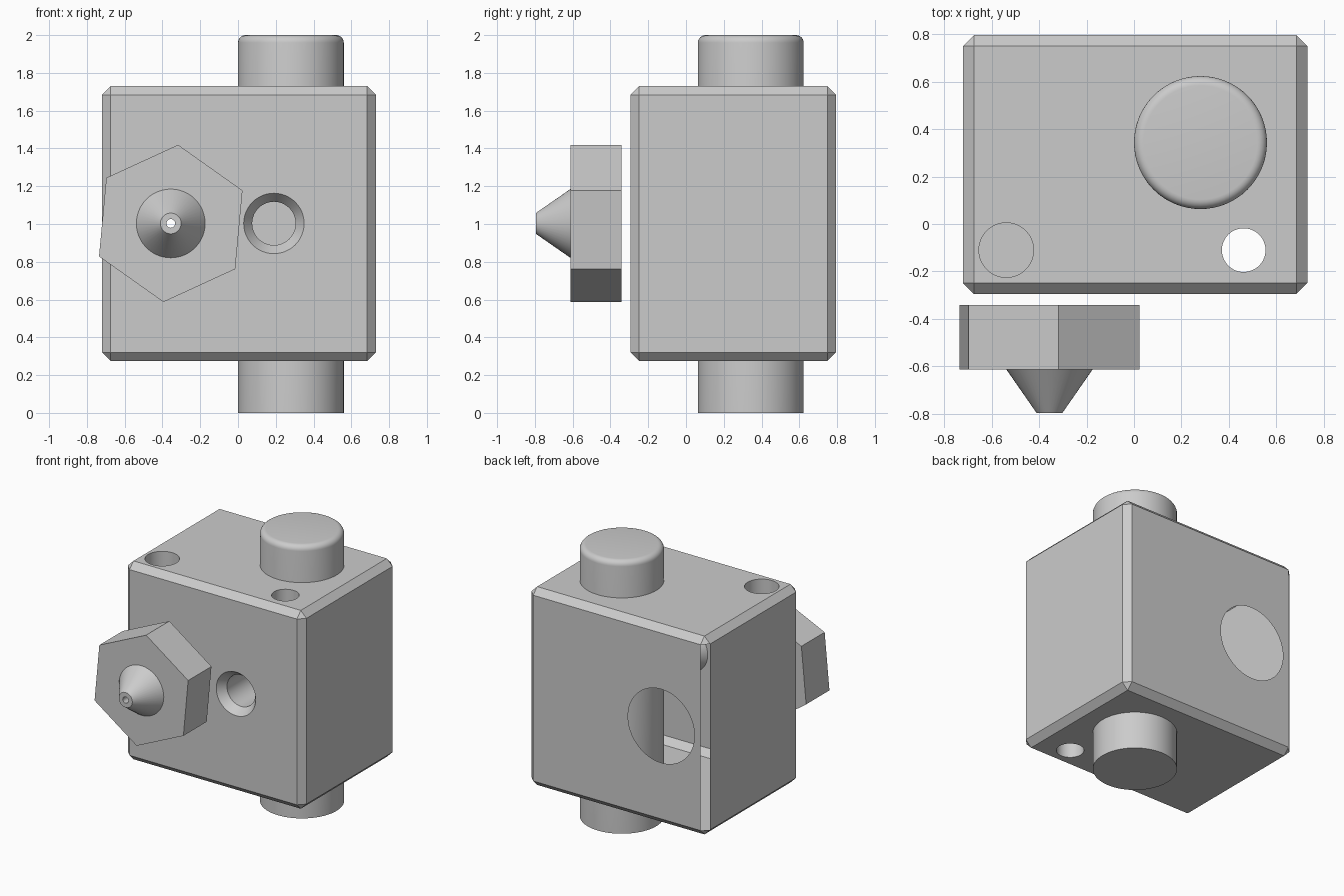
import bpy, bmesh
from math import sin, cos, radians, tau
from mathutils import Vector

cube = bpy.data.objects.get("Cube")
if cube:
    bpy.data.objects.remove(cube, do_unlink=True)

metal = bpy.data.materials.new("grey_metal")
metal.use_nodes = True
GREY = (0.6, 0.6, 0.6, 1)
metal.diffuse_color = GREY
metal.node_tree.nodes["Principled BSDF"].inputs["Base Color"].default_value = GREY


def ring(bm, centre, axis, radius, sides=48, turn=0.0):
    """Closed loop of vertices around the y or z axis."""
    verts = []
    for i in range(sides):
        a = turn + tau * i / sides
        u, v = radius * cos(a), radius * sin(a)
        offset = (u, 0, v) if axis == "y" else (u, v, 0)
        verts.append(bm.verts.new(Vector(centre) + Vector(offset)))
    for a, b in zip(verts, verts[1:] + verts[:1]):
        bm.edges.new((a, b))
    return verts


def loop_edges(loop):
    pairs = zip(loop, loop[1:] + loop[:1])
    return [next(e for e in a.link_edges if b in e.verts) for a, b in pairs]


def bridge(bm, a, b):
    for i in range(len(a)):
        j = (i + 1) % len(a)
        bm.faces.new((a[i], a[j], b[j], b[i]))


def fill(bm, loops, normal):
    """Flat face bounded by the first loop, with the others as holes."""
    edges = [e for loop in loops for e in loop_edges(loop)]
    bmesh.ops.triangle_fill(bm, use_beauty=True, use_dissolve=False,
                            edges=edges, normal=normal)


def finish(bm, name):
    bmesh.ops.recalc_face_normals(bm, faces=bm.faces[:])
    mesh = bpy.data.meshes.new(name)
    bm.to_mesh(mesh)
    bm.free()
    mesh.materials.append(metal)
    obj = bpy.data.objects.new(name, mesh)
    bpy.context.collection.objects.link(obj)
    bpy.ops.object.select_all(action="DESELECT")
    obj.select_set(True)
    bpy.context.view_layer.objects.active = obj
    bpy.ops.object.shade_smooth_by_angle(angle=radians(30))
    return obj


# Heater block: chamfered hollow box
LEFT, RIGHT, FRONT, BACK, BOTTOM, TOP = -0.72, 0.73, -0.295, 0.795, 0.275, 1.73
NOZZLE_X, MID_Z = -0.356, 1.003
bm = bmesh.new()
bmesh.ops.create_cube(bm, size=1)
for v in bm.verts:
    v.co.x = LEFT if v.co.x < 0 else RIGHT
    v.co.y = FRONT if v.co.y < 0 else BACK
    v.co.z = BOTTOM if v.co.z < 0 else TOP
bmesh.ops.bevel(bm, geom=bm.edges[:], offset=0.046, segments=1,
                profile=0.5, affect="EDGES")
bm.normal_update()

# Open slot along the rear chamfer on the nozzle side
slot = [f for f in bm.faces
        if f.normal.x < -0.5 and f.normal.y > 0.5 and abs(f.normal.z) < 0.1]
bmesh.ops.delete(bm, geom=slot, context="FACES_ONLY")


def open_panel(normal):
    """Remove a flat side and return its border loop."""
    n = Vector(normal)
    face = next(f for f in bm.faces if f.normal.dot(n) > 0.99)
    border = list(face.verts)
    bmesh.ops.delete(bm, geom=[face], context="FACES_ONLY")
    return border


borders = {n: open_panel(n) for n in
           [(0, -1, 0), (0, 1, 0), (0, 0, 1), (0, 0, -1)]}

# Bore openings and countersunk sensor hole
front_bore = ring(bm, (NOZZLE_X, FRONT, MID_Z), "y", 0.27)
back_bore = ring(bm, (NOZZLE_X, BACK, MID_Z), "y", 0.27)
sink = [ring(bm, (0.19, y, MID_Z), "y", r)
        for y, r in [(FRONT, 0.16), (FRONT + 0.06, 0.115), (0.03, 0.115)]]

# Through hole and blind hole in the top
through = [ring(bm, (0.462, -0.11, z), "z", 0.092) for z in (TOP, BOTTOM)]
blind = [ring(bm, (-0.538, -0.11, z), "z", 0.115) for z in (TOP, 1.28)]

fill(bm, [borders[(0, -1, 0)], front_bore, sink[0]], (0, -1, 0))
fill(bm, [borders[(0, 1, 0)], back_bore], (0, 1, 0))
fill(bm, [borders[(0, 0, 1)], through[0], blind[0]], (0, 0, 1))
fill(bm, [borders[(0, 0, -1)], through[1]], (0, 0, -1))
for wall in (sink, through, blind):
    for a, b in zip(wall, wall[1:]):
        bridge(bm, a, b)
bm.faces.new(sink[-1])
bm.faces.new(blind[-1])
finish(bm, "heater_block")

# Heater cartridge: cylinder with a rounded top rim
bm = bmesh.new()
R, ROUND = 0.28, 0.04
profile = [(R, 0.0)]
for i in range(7):
    a = radians(15 * i)
    profile.append((R - ROUND + ROUND * cos(a), 2 - ROUND + ROUND * sin(a)))
rings = [ring(bm, (0.28, 0.343, z), "z", r, 64) for r, z in profile]
for a, b in zip(rings, rings[1:]):
    bridge(bm, a, b)
bm.faces.new(rings[0])
bm.faces.new(rings[-1])
finish(bm, "heater_cartridge")

# Nozzle: hexagonal body, cone tip and fine bore
bm = bmesh.new()
BODY_BACK, BODY_FRONT, TIP = -0.342, -0.612, -0.795


def nozzle_ring(y, radius, sides=48, turn=0.0):
    return ring(bm, (NOZZLE_X, y, MID_Z), "y", radius, sides, turn)


hex_back = nozzle_ring(BODY_BACK, 0.418, 6, radians(84.7))
hex_front = nozzle_ring(BODY_FRONT, 0.418, 6, radians(84.7))
cone_base = nozzle_ring(BODY_FRONT, 0.182)
cone_tip = nozzle_ring(TIP, 0.055)
bore_tip = nozzle_ring(TIP, 0.023)
bore_back = nozzle_ring(BODY_BACK, 0.023)
bridge(bm, hex_back, hex_front)
fill(bm, [hex_front, cone_base], (0, -1, 0))
bridge(bm, cone_base, cone_tip)
bridge(bm, cone_tip, bore_tip)
bridge(bm, bore_tip, bore_back)
fill(bm, [hex_back, bore_back], (0, 1, 0))
finish(bm, "nozzle")
